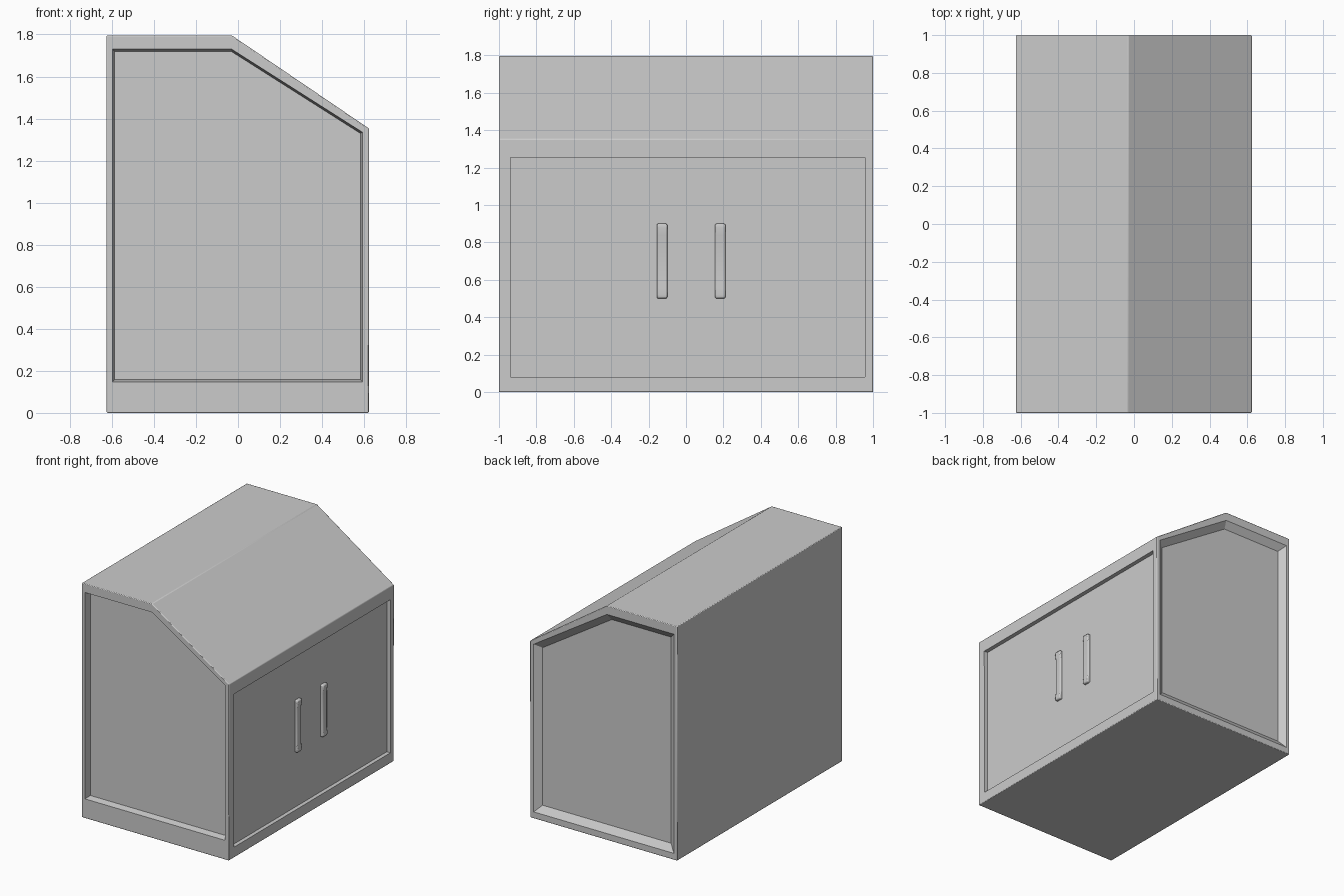
import bpy, bmesh
from mathutils import Vector

if "Cube" in bpy.data.objects:
    bpy.data.objects.remove(bpy.data.objects["Cube"])


def loft(name, ring_a, ring_b):
    """Closed solid between two matching outlines."""
    bm = bmesh.new()
    a = [bm.verts.new(p) for p in ring_a]
    b = [bm.verts.new(p) for p in ring_b]
    bm.faces.new(a)
    bm.faces.new(b[::-1])
    for i in range(len(a)):
        j = (i + 1) % len(a)
        bm.faces.new((a[i], b[i], b[j], a[j]))
    bmesh.ops.recalc_face_normals(bm, faces=bm.faces)
    mesh = bpy.data.meshes.new(name)
    bm.to_mesh(mesh)
    bm.free()
    ob = bpy.data.objects.new(name, mesh)
    bpy.context.collection.objects.link(ob)
    return ob


def at_y(pts, y):
    return [(x, y, z) for x, z in pts]


def at_x(pts, x):
    return [(x, y, z) for y, z in pts]


def offset(pts, d):
    """Move a counter-clockwise outline inwards by d (outwards if negative)."""
    out = []
    for i, p in enumerate(pts):
        p, q, r = Vector(p), Vector(pts[i - 1]), Vector(pts[(i + 1) % len(pts)])
        e, f = (p - q).normalized(), (r - p).normalized()
        n, m = Vector((-e.y, e.x)), Vector((-f.y, f.x))
        out.append(tuple(p + (n + m) * (d / (1 + n.dot(m)))))
    return out


def bevel(ob, width, segments=2):
    m = ob.modifiers.new("edge_rounding", 'BEVEL')
    m.width, m.segments, m.limit_method = width, segments, 'ANGLE'


def smooth(ob):
    bpy.ops.object.select_all(action='DESELECT')
    ob.select_set(True)
    bpy.context.view_layer.objects.active = ob
    bpy.ops.object.shade_smooth_by_angle()


# Cabinet body with sloping roof
outline = [(-0.625, 0), (0.622, 0), (0.624, 1.352), (-0.03, 1.796), (-0.625, 1.796)]
body = loft("cabinet_body", at_y(outline, -1), at_y(outline, 1))
bevel(body, 0.005)


# Recess cutters with sloping walls for both ends, and one for the door side
def end_panel(z0):
    return [(-0.597, z0), (0.592, z0), (0.592, 1.335), (-0.03, 1.73), (-0.597, 1.73)]


def recess_y(name, pts, side, depth, inset):
    # outer ring lies just beyond the body so the slope continues through the face
    return loft(name, at_y(offset(pts, -inset * 0.02 / depth), side * 1.02),
                at_y(offset(pts, inset), side * (1 - depth)))


door = [(-0.937, 0.08), (0.957, 0.08), (0.957, 1.255), (-0.937, 1.255)]
cutters = [
    recess_y("front_recess", end_panel(0.148), -1, 0.05, 0.01),
    recess_y("back_recess", end_panel(0.05), 1, 0.038, 0.05),
    loft("door_recess", at_x(door, 0.7), at_x(door, 0.592)),
]
for c in cutters:
    m = body.modifiers.new(c.name, 'BOOLEAN')
    m.operation, m.solver, m.object = 'DIFFERENCE', 'EXACT', c
    c.hide_render = True
    c.hide_set(True)
smooth(body)

# Door handles: low bars, slightly dished between their ends
handle = [(0.58, 0.5), (0.612, 0.5), (0.616, 0.52), (0.609, 0.56),
          (0.609, 0.84), (0.616, 0.88), (0.612, 0.9), (0.58, 0.9)]
for name, y in (("left_handle", -0.128), ("right_handle", 0.183)):
    h = loft(name, at_y(handle, y - 0.028), at_y(handle, y + 0.028))
    bevel(h, 0.008)
    smooth(h)
